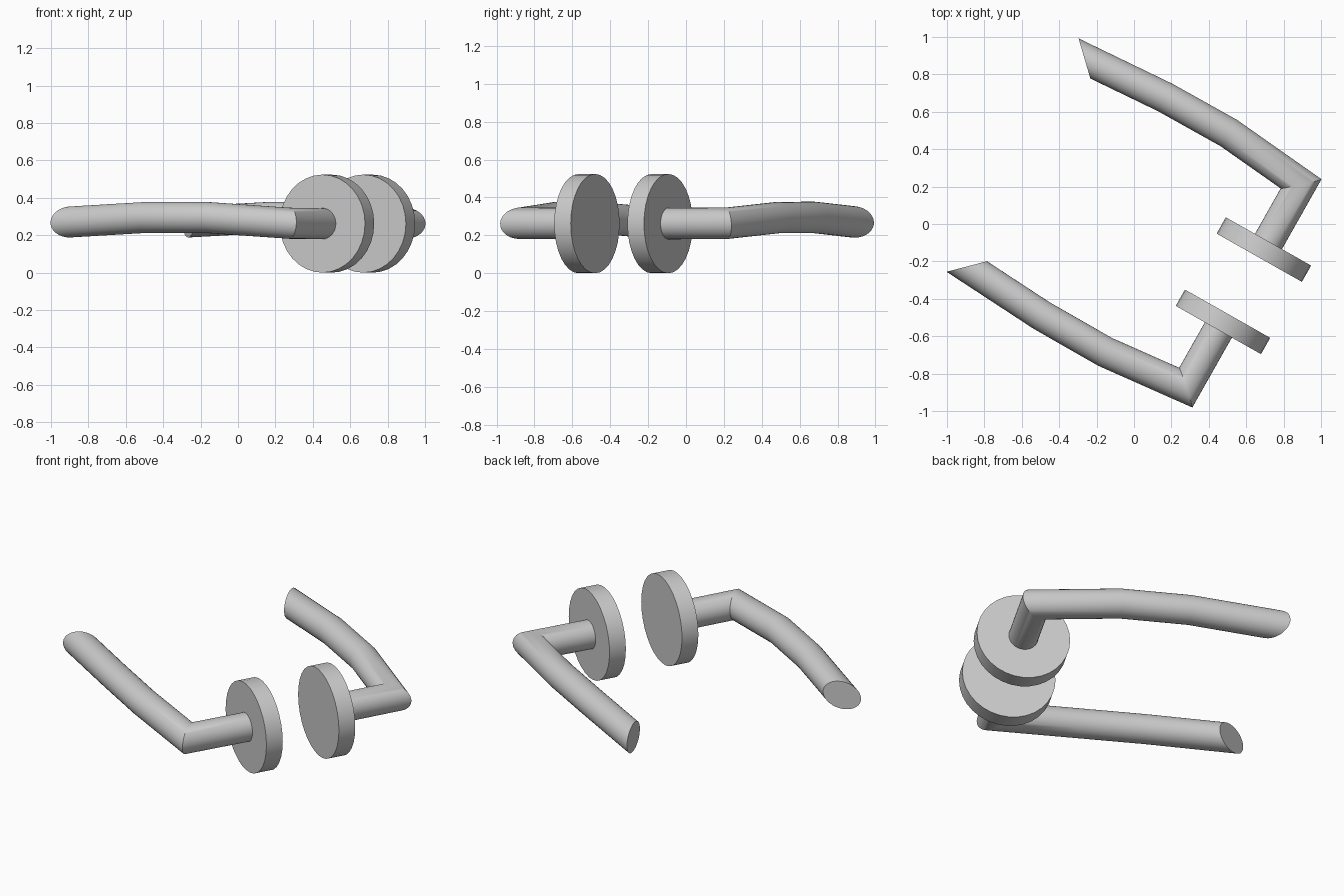
import bpy, bmesh, math
from mathutils import Vector

if "Cube" in bpy.data.objects:
    bpy.data.objects.remove(bpy.data.objects["Cube"])

ANG = math.radians(29.5)
U = Vector((-math.cos(ANG), math.sin(ANG), 0))    # along the door, towards the lever tip
V = Vector((-math.sin(ANG), -math.cos(ANG), 0))   # out of the door
MID = Vector((0.585, -0.33, 0))                   # centre between the two roses
AXIS_Z = 0.262
SIDES = 32


def place(p, side):
    """Door coordinates (along, out, up) to world; side = -1 mirrors through the door."""
    return MID + U * p.x + V * (p.y * side) + Vector((0, 0, p.z))


def circle(r, out):
    return [Vector((r * math.cos(t), out, AXIS_Z + r * math.sin(t)))
            for t in (2 * math.pi * i / SIDES for i in range(SIDES))]


def loft(name, rings, side):
    """Skin a list of rings and cap both ends."""
    bm = bmesh.new()
    loops = [[bm.verts.new(place(p, side)) for p in ring] for ring in rings]
    for a, b in zip(loops, loops[1:]):
        for i in range(SIDES):
            j = (i + 1) % SIDES
            bm.faces.new((a[i], a[j], b[j], b[i]))
    bm.faces.new(loops[0])
    bm.faces.new(loops[-1])
    bmesh.ops.recalc_face_normals(bm, faces=bm.faces)
    mesh = bpy.data.meshes.new(name)
    bm.to_mesh(mesh)
    bm.free()
    ob = bpy.data.objects.new(name, mesh)
    bpy.context.collection.objects.link(ob)
    bpy.ops.object.select_all(action='DESELECT')
    ob.select_set(True)
    bpy.context.view_layer.objects.active = ob
    bpy.ops.object.shade_smooth_by_angle(angle=math.radians(35))


def mitred_tube(path, r, end_normal):
    """Round bar along the path with mitred joints and a slanted end cut."""
    rings = [circle(r, path[0].y)]
    for k in range(1, len(path)):
        d = (path[k] - path[k - 1]).normalized()
        if k < len(path) - 1:
            n = d + (path[k + 1] - path[k]).normalized()
        else:
            n = end_normal
        rings.append([p + d * ((path[k] - p).dot(n) / d.dot(n)) for p in rings[-1]])
    return rings


# shaft out of the rose, sharp elbow, gently arched lever
lever_path = [Vector(p) for p in (
    (0, 0.26, AXIS_Z), (0.0, 0.626, 0.264), (0.47, 0.672, 0.294),
    (0.86, 0.67, 0.295), (1.338, 0.639, 0.271))]

for label, side in (("front", 1), ("back", -1)):
    # round rose plate
    loft(label + "_rose", [circle(0.262, 0.172), circle(0.262, 0.272)], side)
    # lever handle
    loft(label + "_lever", mitred_tube(lever_path, 0.083, Vector((0.7, -0.72, 0))), side)
